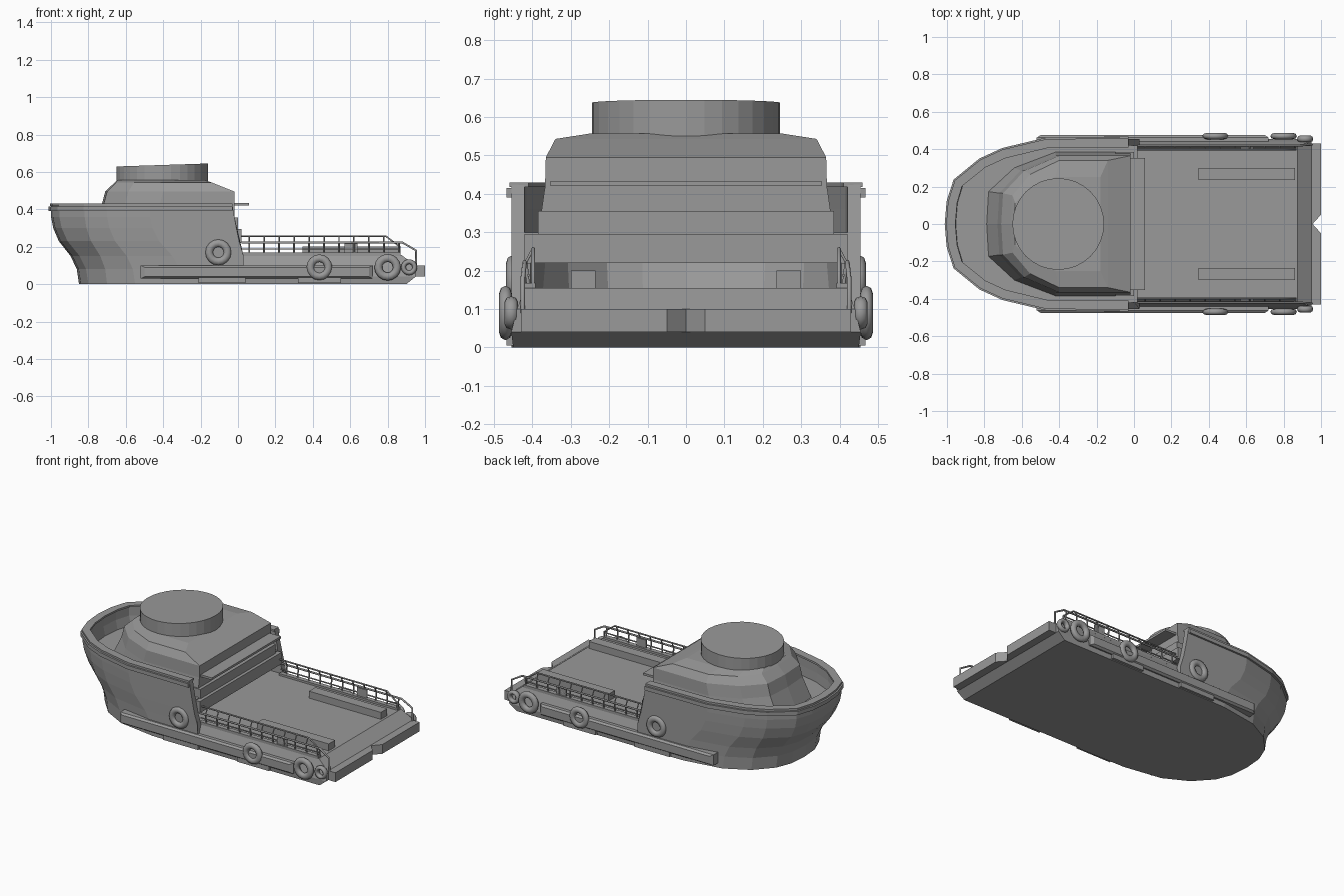
import bpy
import bmesh
import math
from mathutils import Vector

cube = bpy.data.objects.get("Cube")
if cube:
    bpy.data.objects.remove(cube)

grey = bpy.data.materials.new("hull_grey")
grey.use_nodes = True
COLOR = (0.32, 0.32, 0.32, 1)
grey.diffuse_color = COLOR
grey.node_tree.nodes["Principled BSDF"].inputs["Base Color"].default_value = COLOR


def finish(name, bm):
    bmesh.ops.recalc_face_normals(bm, faces=bm.faces)
    mesh = bpy.data.meshes.new(name)
    bm.to_mesh(mesh)
    bm.free()
    mesh.materials.append(grey)
    ob = bpy.data.objects.new(name, mesh)
    bpy.context.collection.objects.link(ob)
    return ob


def loft(name, rings, closed=True, caps=True):
    """Skin a list of point rings; cap the first and last ring."""
    bm = bmesh.new()
    rows = [[bm.verts.new(p) for p in ring] for ring in rings]
    n = len(rows[0])
    for a, b in zip(rows, rows[1:]):
        for i in range(n if closed else n - 1):
            j = (i + 1) % n
            bm.faces.new((a[i], a[j], b[j], b[i]))
    if caps:
        bm.faces.new(rows[0])
        bm.faces.new(rows[-1])
    if not closed:
        for end in (0, -1):
            bm.faces.new([row[end] for row in rows])
    return finish(name, bm)


def box(name, x0, x1, y0, y1, z0, z1):
    return loft(name, [[(x0, y0, z), (x1, y0, z), (x1, y1, z), (x0, y1, z)]
                       for z in (z0, z1)])


def mirrored(half):
    """Turn a bow-to-stern half outline into a full one across y."""
    return [(x, -y) for x, y in reversed(half[1:])] + list(half)


def offset(outline, d):
    """Push an open outline outward by d."""
    out = []
    for i, p in enumerate(outline):
        a = Vector(outline[max(i - 1, 0)])
        b = Vector(outline[min(i + 1, len(outline) - 1)])
        t = (b - a).normalized()
        out.append((p[0] - t.y * d, p[1] + t.x * d))
    return out


def bar(name, points, radius=0.005):
    curve = bpy.data.curves.new(name, "CURVE")
    curve.dimensions = "3D"
    curve.bevel_depth = radius
    curve.bevel_resolution = 1
    curve.use_fill_caps = True
    spline = curve.splines.new("POLY")
    spline.points.add(len(points) - 1)
    for sp, p in zip(spline.points, points):
        sp.co = (*p, 1)
    curve.materials.append(grey)
    ob = bpy.data.objects.new(name, curve)
    bpy.context.collection.objects.link(ob)


# Bow hull: flared shell with bulwark and open inside
keel = mirrored([(-.85, 0), (-.84, .12), (-.80, .22), (-.70, .33),
                 (-.55, .41), (-.3, .45), (.03, .455)])
sheer = mirrored([(-1, 0), (-.99, .12), (-.955, .23), (-.82, .34),
                  (-.70, .395), (-.47, .45), (-.03, .455)])


def hull_ring(z, flare, inset=0):
    ring = [(a[0] + (b[0] - a[0]) * flare, a[1] + (b[1] - a[1]) * flare)
            for a, b in zip(keel, sheer)]
    ring = offset(ring, -inset)
    stern = .03 - .06 * max(0, (z - .155) / .27) ** .7
    ring[0] = (stern, ring[0][1])
    ring[-1] = (stern, ring[-1][1])
    return [(x, y, z) for x, y in ring]


LEVELS = [(0, 0), (.08, .08), (.15, .3), (.23, .72), (.3, .92), (.36, 1), (.425, 1)]
shell = [hull_ring(z, f) for z, f in LEVELS]
shell += [hull_ring(z, f, .035) for z, f in reversed(LEVELS[3:])]
shell.append(hull_ring(.155, .3, .035))
loft("bow_hull", shell, closed=False)

# Rubbing band and inner ledge around the bulwark
def band(name, d0, d1, z0, z1):
    loft(name, [[(x, y, z) for x, y in offset(sheer, d)]
                for d, z in ((d0, z0), (d1, z0), (d1, z1), (d0, z1), (d0, z0))],
         closed=False, caps=False)


band("bulwark_band", -.01, .012, .39, .415)
band("bulwark_cap", -.045, .004, .418, .43)
loft("foredeck", [[(x, y, z) for x, y, _ in hull_ring(.3, .92, .03)] for z in (.29, .3)])

# Aft hull with sloping stern
def aft_ring(z, x1, y):
    return [(0, -y, z), (x1, -y, z), (x1, y, z), (0, y, z)]


loft("aft_hull", [aft_ring(0, .9, .45), aft_ring(.04, .95, .455),
                  aft_ring(.1, .95, .44), aft_ring(.155, .875, .42)])
stern = [(.9, -.43), (1, -.43), (1, -.05), (.955, 0), (1, .05), (1, .43), (.9, .43)]
loft("stern_block", [[(x, y, z) for x, y in stern] for z in (.04, .1)])

# Deckhouse with sloping walls and roof
def house_ring(z, front, back, y, shoulder):
    span = shoulder - front
    half = [(front, 0), (front + .01, y * .45), (front + span * .4, y * .78),
            (shoulder, y), (back, y)]
    return [(px, py, z) for px, py in mirrored(half)]


loft("deckhouse", [house_ring(.295, -.79, -.02, .385, -.42),
                   house_ring(.42, -.73, -.02, .367, -.42),
                   house_ring(.495, -.71, -.02, .365, -.40),
                   house_ring(.543, -.66, -.14, .34, -.40),
                   house_ring(.557, -.645, -.18, .25, -.42)])
box("aft_wall_step", -.1, 0, -.385, .385, .295, .355)
box("aft_wall_panel", -.03, .02, -.42, .42, .22, .295)
box("aft_ledge", -.02, .06, -.353, .353, .42, .434)

# Round top with slightly tilted lid
circle = [(math.cos(a), math.sin(a)) for a in (i * math.tau / 32 for i in range(32))]
CX, R = -.405, .245
loft("round_top", [[(CX + R * c, R * s, .55) for c, s in circle],
                   [(CX + R * c, R * s, .637 + .008 * c) for c, s in circle]])


def tyre(name, x, y, z, outer, tube):
    bm = bmesh.new()
    rows = []
    for c, s in circle[::2]:
        row = []
        for u, v in circle[::4]:
            r = outer - tube + tube * u
            row.append(bm.verts.new((x + r * c, y + .017 * v, z + r * s)))
        rows.append(row)
    for i, a in enumerate(rows):
        b = rows[(i + 1) % len(rows)]
        for j in range(len(a)):
            k = (j + 1) % len(a)
            bm.faces.new((a[j], a[k], b[k], b[j]))
    ob = finish(name, bm)
    for poly in ob.data.polygons:
        poly.use_smooth = True


# Fittings repeated on both sides
for side, s in (("left", 1), ("right", -1)):
    tyres = ((-.105, .452, .17, .07), (.435, .47, .09, .069),
             (.8, .47, .09, .071), (.915, .455, .09, .043))
    for i, (x, y, z, r) in enumerate(tyres):
        tyre(f"tyre_{side}_{i + 1}", x, s * y, z, r, r * .3)

    # Side fender with chamfered outer face, and skids below
    loft(f"side_fender_{side}",
         [[(x0, s * y, z0), (x1, s * y, z0), (x1, s * y, z1), (x0, s * y, z1)]
          for y, x0, x1, z0, z1 in ((.40, -.52, .72, .03, .1),
                                    (.462, -.52, .72, .03, .1),
                                    (.475, -.5, .7, .04, .09))])
    for i, (x0, x1) in enumerate(((-.21, .04), (.32, .55))):
        box(f"skid_{side}_{i + 1}", x0, x1, s * .43, s * .468, .005, .04)

    # Deck lockers and edge curb
    box(f"deck_locker_{side}", .345, .86, s * .235, s * .3, .15, .2)
    box(f"deck_curb_{side}", .02, .87, s * .392, s * .422, .15, .168)
    box(f"rail_panel_{side}", .57, .64, s * .405, s * .413, .16, .22)

    # Inner and outer railings
    bar(f"upper_rail_{side}", [(.02, s * .398, .257), (.79, s * .398, .257),
                               (.865, s * .398, .2), (.865, s * .398, .155)])
    bar(f"outer_rail_{side}", [(.02, s * .42, .222), (.88, s * .42, .222),
                               (.952, s * .425, .18), (.952, s * .425, .09)], .006)
    bar(f"middle_rail_{side}", [(.02, s * .41, .188), (.87, s * .41, .188)], .004)
    for i in range(11):
        x = .06 + i * .08
        bar(f"rail_post_{side}_{i + 1}",
            [(x, s * .41, .155), (x, s * .417, .222)], .005)
        if x < .8:
            bar(f"rail_bracket_{side}_{i + 1}",
                [(x, s * .417, .222), (x, s * .398, .257)], .004)
